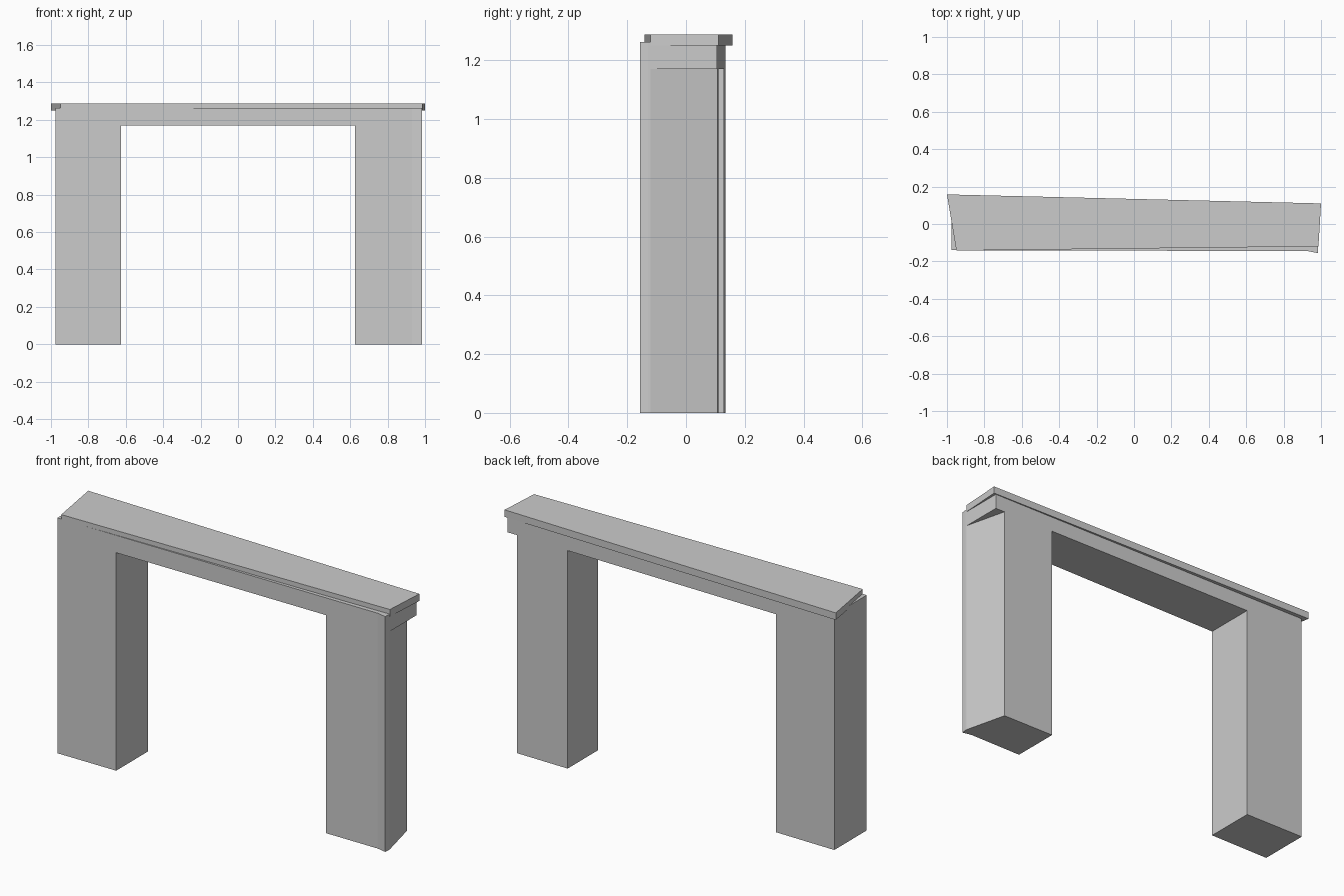
import bpy
import bmesh

if "Cube" in bpy.data.objects:
    bpy.data.objects.remove(bpy.data.objects["Cube"], do_unlink=True)

stone = bpy.data.materials.new("stone grey")
stone.use_nodes = True
GREY = (0.6, 0.6, 0.6, 1)
stone.diffuse_color = GREY
stone.node_tree.nodes["Principled BSDF"].inputs["Base Color"].default_value = GREY


def prism(name, plan, bottom, top):
    """Extrude a plan outline between two heights."""
    bm = bmesh.new()
    base = bm.faces.new([bm.verts.new((x, y, bottom)) for x, y in plan])
    extruded = bmesh.ops.extrude_face_region(bm, geom=[base])["geom"]
    verts = [g for g in extruded if isinstance(g, bmesh.types.BMVert)]
    bmesh.ops.translate(bm, verts=verts, vec=(0, 0, top - bottom))
    bmesh.ops.recalc_face_normals(bm, faces=bm.faces)
    mesh = bpy.data.meshes.new(name)
    bm.to_mesh(mesh)
    bm.free()
    mesh.materials.append(stone)
    obj = bpy.data.objects.new(name, mesh)
    bpy.context.collection.objects.link(obj)
    return obj


def cut(target, cutter):
    """Subtract the cutter, then remove it."""
    mod = target.modifiers.new("cut", "BOOLEAN")
    mod.operation = "DIFFERENCE"
    mod.solver = "EXACT"
    mod.object = cutter
    cutter.hide_render = True
    bpy.context.view_layer.objects.active = target
    bpy.ops.object.modifier_apply(modifier=mod.name)
    bpy.data.objects.remove(cutter, do_unlink=True)


LINTEL_BOTTOM = 1.17

# Pillars and lintel as one tapering block
frame = prism("pillars_and_lintel",
              [(-0.975, -0.14), (0.93, -0.145), (0.983, -0.156),
               (0.985, -0.13), (0.985, 0.106), (-0.975, 0.135)], 0, 1.263)

# Doorway between the pillars
cut(frame, prism("doorway_cutter",
                 [(-0.625, -0.4), (0.625, -0.4), (0.625, 0.4), (-0.625, 0.4)],
                 -0.2, LINTEL_BOTTOM))

# Slanted outer side of the left pillar, below the lintel
cut(frame, prism("pillar_side_cutter",
                 [(0.985, -0.12), (1.2, -0.12), (1.2, 0.4), (0.858, 0.4)],
                 -0.2, LINTEL_BOTTOM))

# Skewed cap slab
prism("cap_slab", [(-0.95, -0.142), (0.986, -0.12), (1, 0.11), (-1, 0.158)],
      1.25, 1.288)
